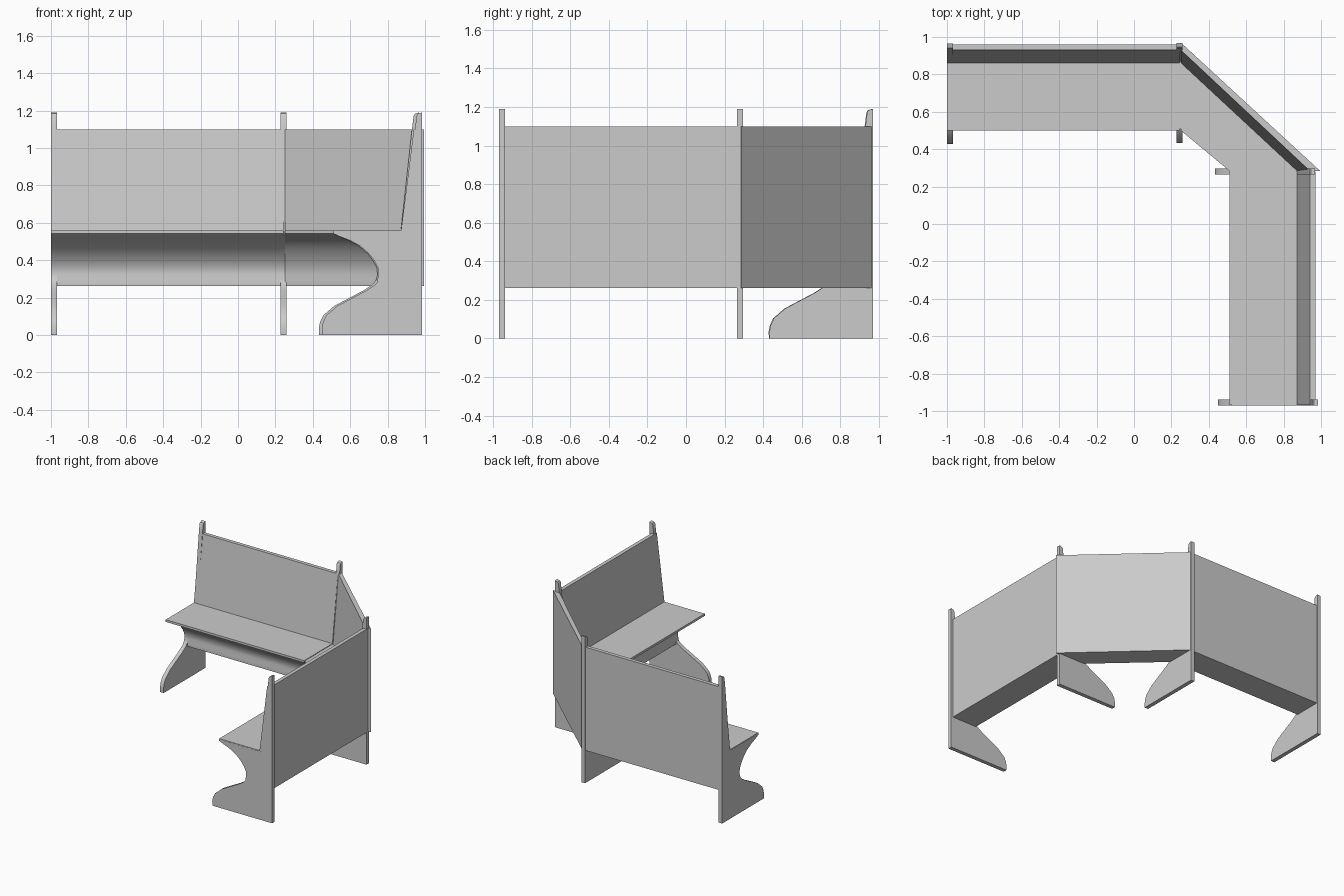
import bpy, bmesh, math

if "Cube" in bpy.data.objects:
    bpy.data.objects.remove(bpy.data.objects["Cube"])

# Concave curve shared by the end panels and the seat underside: (depth, height)
CURVE = [(0.715, 0.27), (0.735, 0.295), (0.742, 0.325), (0.738, 0.36), (0.72, 0.395),
         (0.69, 0.435), (0.645, 0.475), (0.59, 0.505), (0.545, 0.522), (0.515, 0.535)]

# Foot, curve, seat line, sloping post and vertical back of an end panel
PANEL = ([(0.965, 0), (0.43, 0), (0.428, 0.035), (0.435, 0.07), (0.452, 0.105), (0.51, 0.155),
          (0.60, 0.203), (0.67, 0.24)] + CURVE +
         [(0.505, 0.553), (0.866, 0.553), (0.926, 1.10), (0.935, 1.172), (0.942, 1.183), (0.965, 1.19)])

# Solid seat and backrest cross-section
BODY = ([(0.96, 0.262), (0.736, 0.262)] + CURVE[1:] +
        [(0.50, 0.542), (0.50, 0.56), (0.862, 0.56), (0.93, 1.10), (0.96, 1.10)])


def loft(name, start, end):
    """Closed solid between two matching outlines."""
    bm = bmesh.new()
    a = [bm.verts.new(p) for p in start]
    b = [bm.verts.new(p) for p in end]
    n = len(a)
    for i in range(n):
        j = (i + 1) % n
        bm.faces.new((a[i], a[j], b[j], b[i]))
    bm.faces.new(a)
    bm.faces.new(b[::-1])
    bmesh.ops.recalc_face_normals(bm, faces=bm.faces)
    mesh = bpy.data.meshes.new(name)
    bm.to_mesh(mesh)
    bm.free()
    ob = bpy.data.objects.new(name, mesh)
    bpy.context.collection.objects.link(ob)
    bpy.ops.object.select_all(action='DESELECT')
    ob.select_set(True)
    bpy.context.view_layer.objects.active = ob
    bpy.ops.object.shade_smooth_by_angle(angle=math.radians(32))
    return ob


def across_x(profile, x, shift=0.0):
    return [(x, d + shift, z) for d, z in profile]


def across_y(profile, y, shift=0.0):
    return [(d + shift, y, z) for d, z in profile]


# End and middle panels
for name, x0, shift in (("left_end_panel", -1.0, 0.0), ("left_corner_panel", 0.228, 0.004)):
    loft(name, across_x(PANEL, x0, shift), across_x(PANEL, x0 + 0.032, shift))
for name, y0, shift in (("right_corner_panel", 0.264, 0.004), ("right_end_panel", -0.97, 0.02)):
    loft(name, across_y(PANEL, y0, shift), across_y(PANEL, y0 + 0.032, shift))

# Straight bench sections
loft("back_bench_section", across_x(BODY, -0.999), across_x(BODY, 0.244))
loft("side_bench_section", across_y(BODY, 0.28, 0.01), across_y(BODY, -0.969, 0.01))

# Diagonal corner section, its back pushed out past the corner panels
corner_a = [(0.25, d + (0.01 if d > 0.95 else 0.0), z) for d, z in BODY]
corner_b = [(d + (0.035 if d > 0.95 else 0.01), 0.284, z) for d, z in BODY]
loft("corner_bench_section", corner_a, corner_b)
